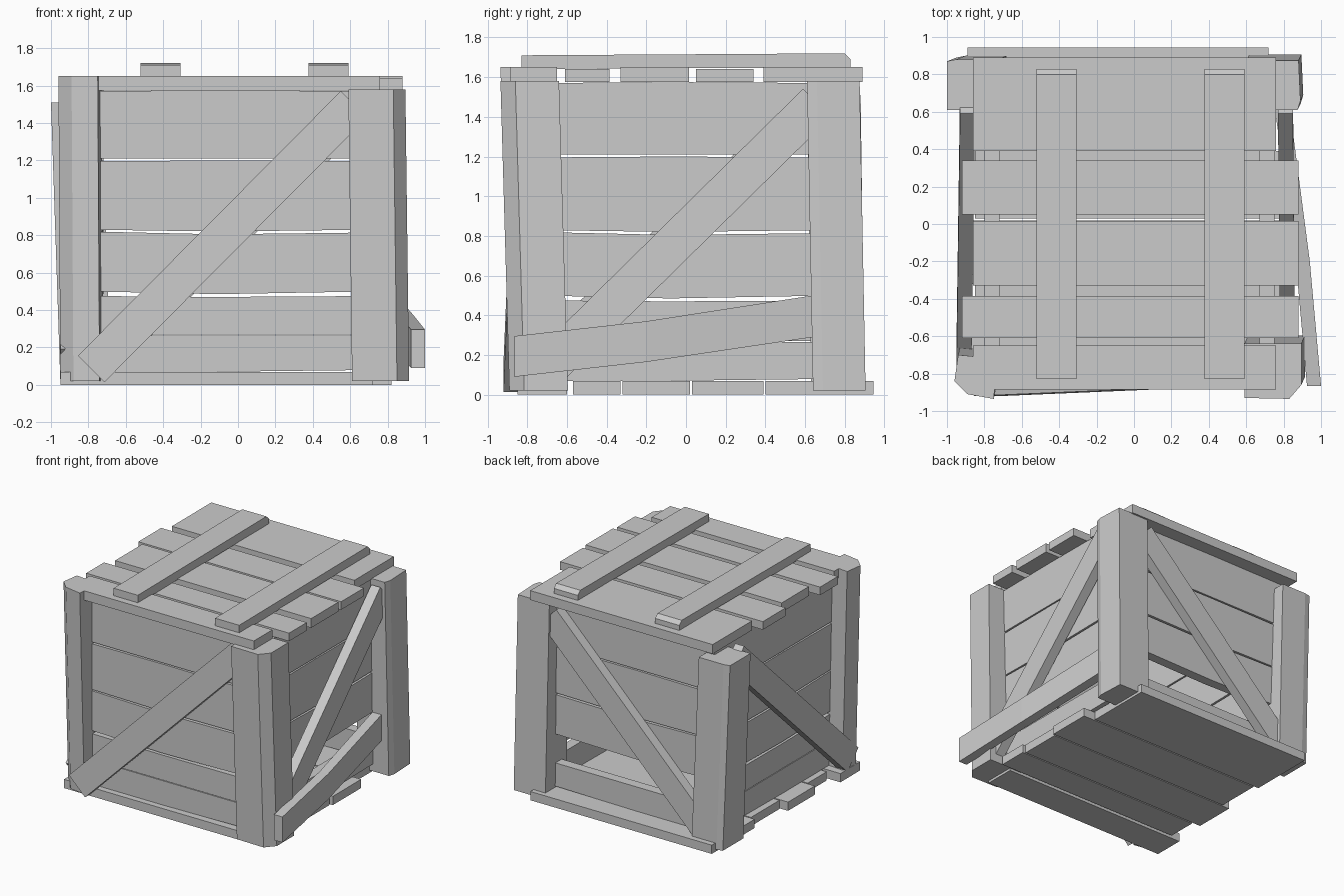
import bpy, bmesh
from mathutils import Vector

if "Cube" in bpy.data.objects:
    bpy.data.objects.remove(bpy.data.objects["Cube"])


def loft(name, sections):
    """Closed solid through matching point rings."""
    bm = bmesh.new()
    rings = [[bm.verts.new(p) for p in s] for s in sections]
    n = len(rings[0])
    bm.faces.new(rings[0])
    bm.faces.new(rings[-1])
    for a, b in zip(rings, rings[1:]):
        for i in range(n):
            j = (i + 1) % n
            bm.faces.new((a[i], a[j], b[j], b[i]))
    bmesh.ops.recalc_face_normals(bm, faces=bm.faces)
    me = bpy.data.meshes.new(name)
    bm.to_mesh(me)
    bm.free()
    ob = bpy.data.objects.new(name, me)
    bpy.context.collection.objects.link(ob)
    return ob


def box(name, x0, x1, y0, y1, z0, z1):
    ring = [(x0, y0), (x1, y0), (x1, y1), (x0, y1)]
    return loft(name, [[(x, y, z) for x, y in ring] for z in (z0, z1)])


def post(name, ring, lean, top):
    """Chamfered post; lean is how far the foot moves from the top."""
    foot = [(x + lean[0], y + lean[1], 0.02) for x, y in ring]
    return loft(name, [foot, [(x, y, top) for x, y in ring]])


# corner posts, each with its outer corner cut off and a small lean
post("post_front_right", [(0.59, -0.64), (0.59, -0.93), (0.83, -0.935),
                          (0.895, -0.86), (0.895, -0.64)], (0.02, 0.045), 1.58)
post("post_front_left", [(-0.94, -0.70), (-0.73, -0.72), (-0.75, -0.935),
                         (-0.89, -0.91), (-0.96, -0.84)], (0.01, 0.045), 1.65)
post("post_back_right", [(0.60, 0.61), (0.875, 0.61), (0.89, 0.66),
                         (0.88, 0.875), (0.60, 0.875)], (0.015, 0.03), 1.58)
post("post_back_left", [(-1.0, 0.61), (-0.73, 0.61), (-0.73, 0.88),
                        (-0.95, 0.88), (-1.0, 0.87)], (0.05, 0.02), 1.51)

# lid boards and two battens
lid = [(-0.86, 0.76, 0.39, 0.89, 1.65), (-0.92, 0.88, 0.05, 0.34, 1.64),
       (-0.86, 0.88, -0.33, 0.015, 1.65), (-0.92, 0.88, -0.61, -0.385, 1.64),
       (-0.86, 0.76, -0.885, -0.65, 1.65)]
for i, (x0, x1, y0, y1, z1) in enumerate(lid):
    box(f"lid_board_{i}", x0, x1, y0, y1, 1.575, z1)
for i, x in enumerate((-0.415, 0.485)):
    prof = [(-0.83, 1.64), (0.83, 1.65), (0.83, 1.69), (0.80, 1.72), (-0.83, 1.71)]
    loft(f"lid_batten_{i}", [[(x + s, y, z) for y, z in prof] for s in (-0.107, 0.107)])

# floor boards
floor = [(-0.95, 0.72, -0.85, -0.60), (-0.85, 0.82, -0.57, -0.33),
         (-0.92, 0.80, -0.32, 0.02), (-0.85, 0.82, 0.03, 0.39),
         (-0.89, 0.72, 0.40, 0.945)]
for i, (x0, x1, y0, y1) in enumerate(floor):
    box(f"floor_board_{i}", x0, x1, y0, y1, 0.0, 0.07)

# wall boards: left/mid/right heights of the lower and upper edges
rows = [((0.07, 0.07, 0.08), (0.265, 0.265, 0.265)),
        ((0.27, 0.27, 0.27), (0.475, 0.47, 0.475)),
        ((0.50, 0.485, 0.50), (0.82, 0.805, 0.815)),
        ((0.83, 0.82, 0.83), (1.195, 1.20, 1.195)),
        ((1.21, 1.21, 1.21), (1.57, 1.575, 1.57))]


def wall(name, a, b, inner, outer, axis, skip=()):
    us = (a, (a + b) / 2 - 0.08, b)
    for i, (lo, hi) in enumerate(rows):
        if i in skip:
            continue
        prof = list(zip(us, lo)) + list(zip(us, hi))[::-1]
        sec = [[(u, d, z) if axis == 'x' else (d, u, z) for u, z in prof]
               for d in (inner, outer)]
        loft(f"{name}_board_{i}", sec)


wall("front_wall", -0.80, 0.74, -0.72, -0.80, 'x')
wall("back_wall", -0.80, 0.74, 0.70, 0.78, 'x', skip=(1,))
wall("left_wall", -0.76, 0.76, -0.72, -0.80, 'y')
wall("right_wall", -0.76, 0.76, 0.67, 0.75, 'y', skip=(1,))


def brace(name, foot, head, out, width=0.20, thick=0.08):
    """Diagonal plank between two points on its outer face."""
    foot, head, out = Vector(foot), Vector(head), Vector(out)
    side = (head - foot).cross(out).normalized() * width / 2
    deep = out * thick
    loft(name, [[p - side, p + side, p + side - deep, p - side - deep]
                for p in (foot, head)])


# diagonal braces
brace("front_brace", (-0.785, -0.92, 0.085), (0.62, -0.86, 1.50), (0, -1, 0))
brace("back_brace", (-0.77, 0.87, 0.10), (0.62, 0.86, 1.47), (0, 1, 0))
brace("right_brace", (0.86, -0.70, 0.13), (0.85, 0.66, 1.47), (1, 0, 0))
brace("left_brace", (-0.95, -0.76, 0.12), (-0.93, 0.66, 1.47), (-1, 0, 0))

# loose board, sprung outwards on the right side
bend = [(0.64, 0.75, 0.83, 0.29, 0.50), (-0.20, 0.865, 0.94, 0.165, 0.37),
        (-0.865, 0.925, 1.0, 0.09, 0.295)]
loft("loose_board", [[(x0, y, z0), (x1, y, z0), (x1, y, z1), (x0, y, z1)]
                     for y, x0, x1, z0, z1 in bend])
